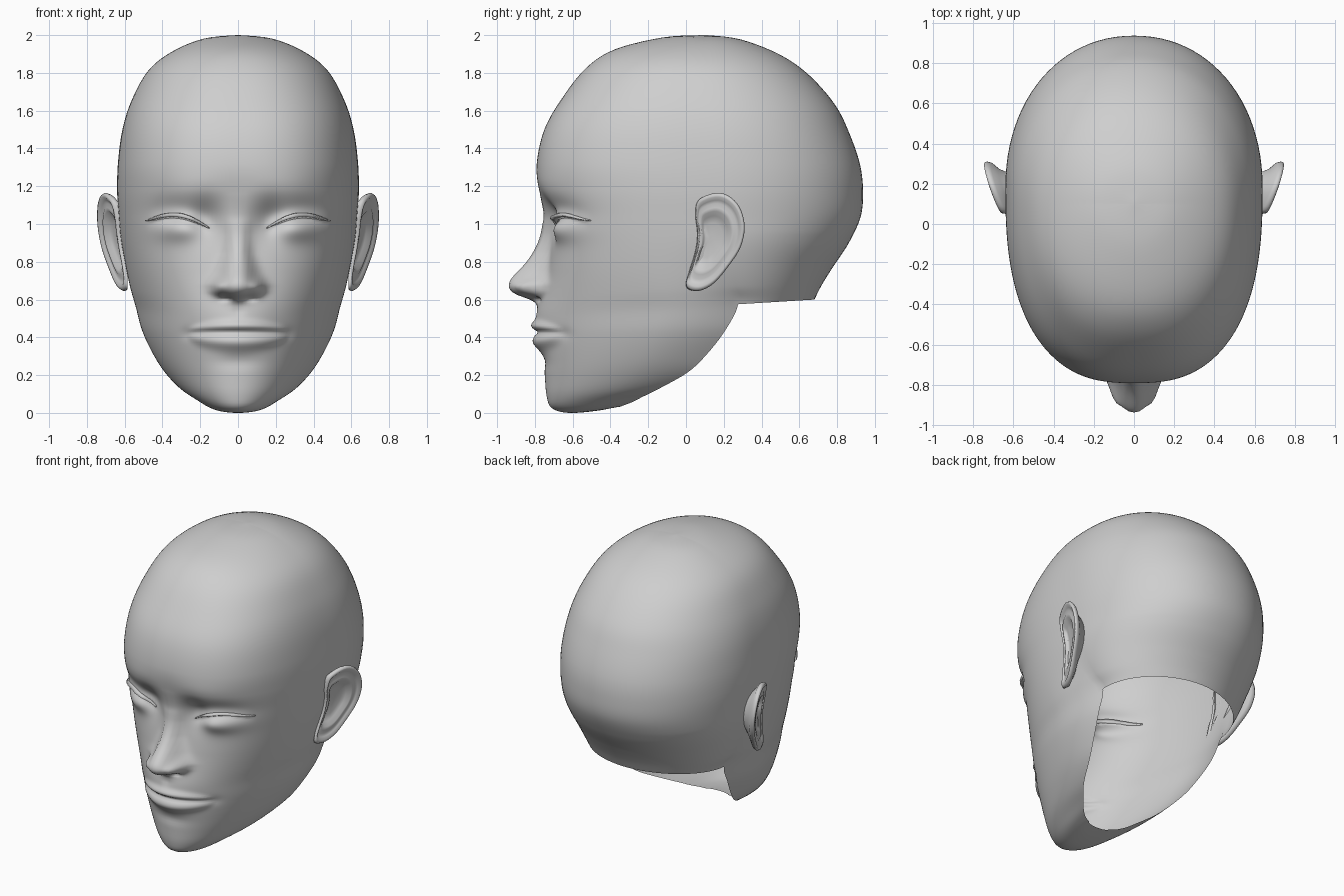
import bpy, bmesh, math
from mathutils import Vector
from mathutils.bvhtree import BVHTree

if "Cube" in bpy.data.objects:
    bpy.data.objects.remove(bpy.data.objects["Cube"])

skin = bpy.data.materials.new("light_grey")
skin.diffuse_color = (0.62, 0.62, 0.62, 1)
skin.use_nodes = True
skin.node_tree.nodes["Principled BSDF"].inputs["Base Color"].default_value = skin.diffuse_color


def spline(pts, segs, closed=False):
    """Smooth curve through tuples of any length."""
    n, out = len(pts), []
    for i in range(n if closed else n - 1):
        if closed:
            a, b, c, d = (pts[(i + k) % n] for k in (-1, 0, 1, 2))
        else:
            a, b, c, d = (pts[min(max(i + k, 0), n - 1)] for k in (-1, 0, 1, 2))
        m = segs[i] if isinstance(segs, list) else segs
        for k in range(m):
            t = k / m
            out.append(tuple(0.5 * (2 * q + (r - p) * t + (2 * p - 5 * q + 4 * r - s) * t * t
                                    + (3 * q - p - 3 * r + s) * t ** 3)
                             for p, q, r, s in zip(a, b, c, d)))
    if not closed:
        out.append(tuple(pts[-1]))
    return out


def lookup(tab, z):
    """Linear lookup in a table of (z, value) with falling z."""
    if z >= tab[0][0]:
        return tab[0][1]
    for (z0, v0), (z1, v1) in zip(tab, tab[1:]):
        if z >= z1:
            return v0 + (v1 - v0) * (z0 - z) / (z0 - z1)
    return tab[-1][1]


def bump(x, z, cx, cz, sx, sz):
    return math.exp(-((x - cx) / sx) ** 2 - ((z - cz) / sz) ** 2)


def finish(name, bm, mirror=False):
    bmesh.ops.recalc_face_normals(bm, faces=bm.faces)
    me = bpy.data.meshes.new(name)
    bm.to_mesh(me)
    me.materials.append(skin)
    me.shade_smooth()
    ob = bpy.data.objects.new(name, me)
    bpy.context.collection.objects.link(ob)
    if mirror:
        ob.modifiers.new("mirror", 'MIRROR')


def bridge(bm, r0, r1, closed):
    n = len(r0)
    for j in range(n if closed else n - 1):
        k = (j + 1) % n
        bm.faces.new((r0[j], r0[k], r1[k], r1[j]))


# ---- facial relief: forward push at a point of the face ----
NOSE = spline([(1.17, 0), (1.05, .012), (1.0, .028), (.9, .065), (.8, .115), (.72, .175), (.68, .185),
               (.65, .168), (.625, .125), (.6, .05), (.575, .01), (.54, 0)], 4)
NOSE_W = [(1.1, .06), (.95, .05), (.85, .058), (.75, .08), (.68, .1), (.64, .09), (.6, .06)]


def lid_z(x):
    t = (x - .15) / .33
    return .985 + .04 * t + .048 * math.sin(math.pi * min(max(t, 0), 1))


def relief(x, z):
    x = abs(x)
    f = lookup(NOSE, z) * math.exp(-.9 * (x / lookup(NOSE_W, z)) ** 2.5)
    f += .06 * bump(x, z, .1, .662, .036, .04)           # nostril wings
    f -= .03 * bump(x, z, .06, .605, .028, .014)         # nostrils
    f += .03 * bump(x, z, 0, .5, .2, .15)                # muzzle
    f -= .055 * bump(x, z, .17, 1.02, .08, .1)           # eye sockets
    f -= .025 * bump(x, z, .34, 1.06, .13, .07)
    f += .01 * bump(x, z, .25, 1.2, .2, .07)             # brows
    f += .035 * bump(x, z, .31, .97, .12, .06)           # eyeballs
    if .15 < x < .48:                                    # upper lid step
        win = math.sin(math.pi * (x - .15) / .33) ** .6
        d = z - lid_z(x) + .01
        f += win * (.014 * math.exp(-(d / .04) ** 2) if d > 0 else -.018 * math.exp(-(d / .035) ** 2)
                    * min(1, -d / .012) + .014 * max(0, 1 + d / .012))
    lip = max(0, 1 - (x / .265) ** 2)
    if lip > 0:                                          # lips taper to the corners
        s = .25 + .75 * lip ** .6
        f += lip ** .6 * (.026 * bump(0, z, 0, .424 + .038 * s, 1, .026 * s)
                          + .034 * bump(0, z, 0, .424 - .05 * s, 1, .042 * s)
                          - .016 * bump(0, z, 0, .427, 1, .013))
    f -= .01 * bump(x, z, .265, .42, .035, .03)          # mouth corners
    f -= .008 * bump(x, z, 0, .54, .025, .03)            # groove under nose
    f -= .012 * bump(x, z, 0, .27, .12, .04)             # groove over chin
    return f


# ---- head shell: front y,z / half width, side y,z / back y,z / front roundness, rear tuck ----
ROWS = [(.09, 2.0, .006, .1, 2.0, .11, 2.0, 2, 0), (-.12, 1.988, .19, .1, 1.978, .29, 1.977, 2, 0),
        (-.375, 1.925, .36, .1, 1.905, .5, 1.895, 2.1, 0),
        (-.53, 1.825, .48, .1, 1.805, .655, 1.785, 2.25, 0),
        (-.66, 1.66, .565, .12, 1.65, .79, 1.63, 2.4, 0), (-.75, 1.5, .612, .15, 1.5, .865, 1.48, 2.5, 0),
        (-.79, 1.32, .635, .17, 1.33, .92, 1.32, 2.55, 0), (-.775, 1.18, .64, .18, 1.18, .937, 1.18, 2.55, 0),
        (-.74, 1.04, .632, .18, 1.04, .925, 1.04, 2.55, 0), (-.72, .9, .62, .18, .91, .862, .9, 2.5, 0),
        (-.735, .75, .605, .2, .785, .77, .76, 2.35, .03), (-.755, .62, .588, .235, .67, .715, .67, 2.2, .08),
        (-.765, .52, .565, .275, .575, .68, .6, 2.15, .14)]
# jaw rows: only the front arc, ending on the rim of the neck opening
JAW = [(-.765, .42, .53, .21, .44, 2.1, .12), (-.757, .3, .465, .11, .31, 2.1, .09),
       (-.747, .19, .395, .01, .215, 2.1, .05), (-.738, .09, .31, -.13, .135, 2.05, .02),
       (-.71, .025, .225, -.23, .085, 2, 0), (-.62, 0, .17, -.29, .055, 2, 0),
       (-.48, .01, .12, -.33, .04, 2, 0), (-.37, .03, .08, -.345, .033, 2, 0)]
SEGS = [5] * 6 + [8, 13, 13, 13, 13, 10] + [10, 10, 6] + [4] * 5
closed_rings = sum(SEGS[:12]) + 1
rings = spline(ROWS + [j[:5] + (.68, .6) + j[5:] for j in JAW], SEGS)
FRONT, BACK = 110, 48

bm = bmesh.new()
prev = None
for i, (yf, zf, w, ys, zs, yb, zb, n, tuck) in enumerate(rings):
    closed = i < closed_rings
    nb = 2.1 - .15 * min(1, max(0, (.95 - zb) / .35))
    row = []
    for j in range(FRONT + 1 + (BACK - 1 if closed else 0)):
        front = j <= FRONT
        a = math.pi * (j / FRONT if front else 1 + (j - FRONT) / BACK)
        c, s = math.cos(a), abs(math.sin(a))
        e = 2 / n if front else 2 / nb
        x = w * math.copysign(abs(c) ** e, c)
        s = s ** e
        x *= 1 - tuck * (max(0, 1 - s / .4) ** 2 if front else 1)
        y = ys + ((yf if front else yb) - ys) * s
        z = zs + ((zf if front else zb) - zs) * s
        if front and y < -.25 and z < 1.5:
            y -= relief(x, z)
        row.append(bm.verts.new((x, y, z)))
    if prev:
        if closed:
            bridge(bm, prev, row, True)
        else:
            bridge(bm, prev[:FRONT + 1], row, False)
    else:
        bm.faces.new(row)
    prev = row
bm.normal_update()
surface = BVHTree.FromBMesh(bm)
finish("head", bm)
bm.free()

# ---- upper eyelid edge with lashes ----
bm = bmesh.new()
prev = None
for k in range(25):
    t = k / 24
    x = .15 + .335 * t
    z = lid_z(x) - .008
    hit = surface.ray_cast(Vector((x, -2, z)), Vector((0, 1, 0)))[0]
    y = hit.y if hit else -.55
    r = math.sin(math.pi * min(1, .04 + t * .94)) ** .5
    row = [bm.verts.new(p) for p in ((x, y + .012, z + .018 * r),
                                     (x + .008 * t, y - .03 * r, z + .002),
                                     (x, y + .012, z - .016 * r))]
    if prev:
        bridge(bm, prev, row, True)
    else:
        bm.faces.new(row)
    prev = row
bm.faces.new(prev)
finish("eyelid", bm, mirror=True)
bm.free()

# ---- ears: nested loops of one outline, from root over the rim into the bowl ----
OUTLINE = [(.07, 1.13), (.18, 1.165), (.27, 1.11), (.31, 1.0), (.29, .88), (.22, .77), (.14, .68),
           (.06, .645), (.0, .67), (.02, .76), (.05, .86), (.06, .95), (.05, 1.05)]
outline = spline(OUTLINE, 5, closed=True)
CY, CZ = .13, .92


def ear_x(y, z):
    flush = max(0, 1 - max(y, 0) / .12) * max(0, 1 - abs(z - .92) / .25)
    return .527 + .356 * y + .111 * z - .03 * flush


bm = bmesh.new()
prev = None
# scale, depth below the flared ear plane (None = root inside the head)
for scale, depth in [(.62, None), (.8, .06), (.97, .035), (1, .016), (.97, .002), (.91, 0),
                     (.84, .012), (.77, .018), (.68, .01), (.6, .012), (.5, .034), (.35, .042),
                     (.1, .044)]:
    row = []
    for y, z in outline:
        y, z = CY + (y - CY) * scale, CZ + (z - CZ) * scale
        x = .595 if depth is None else max(ear_x(y, z) - depth, .585)
        row.append(bm.verts.new((x, y, z)))
    if prev:
        bridge(bm, prev, row, True)
    prev = row
bm.faces.new(prev)
finish("ear", bm, mirror=True)
bm.free()
